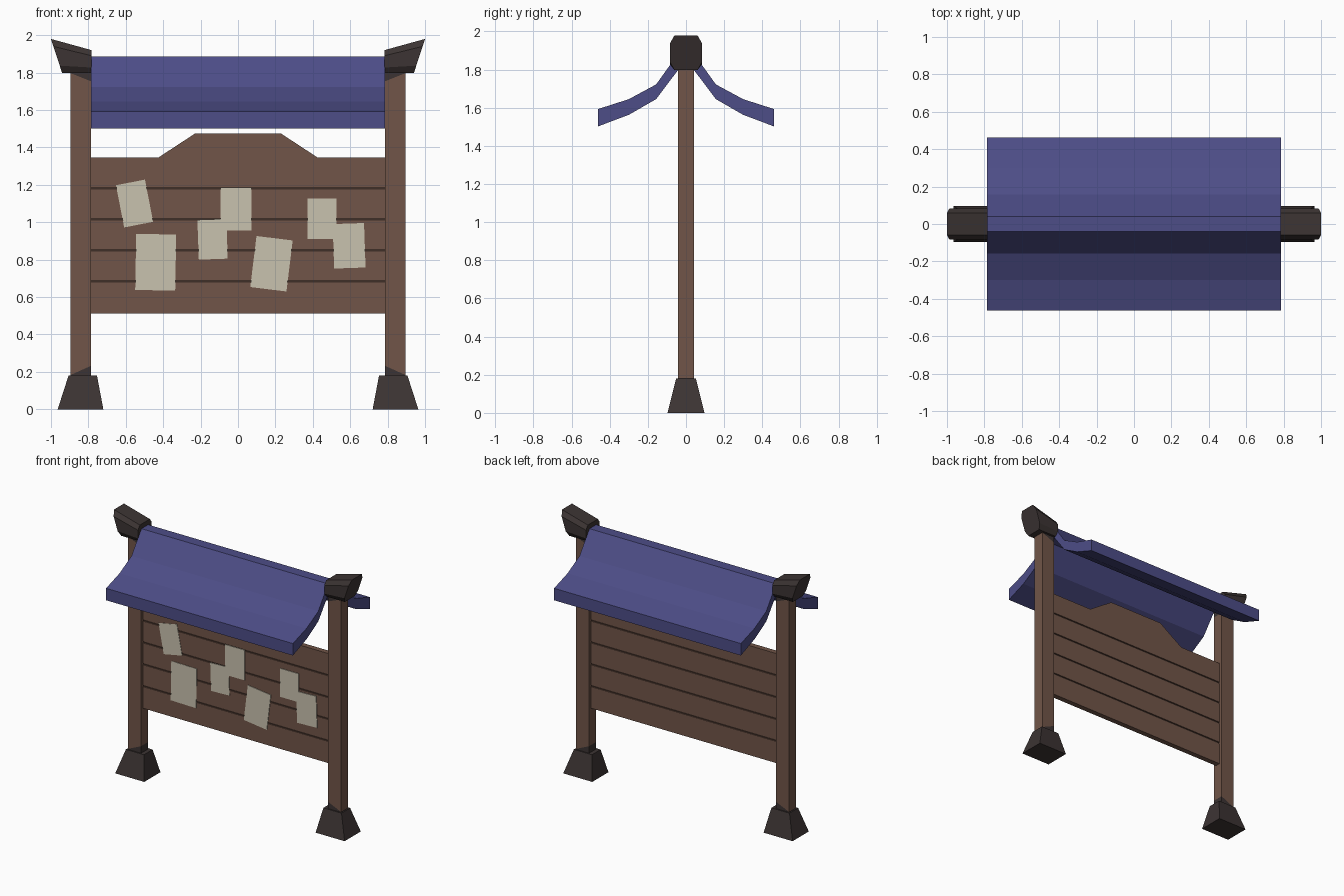
import bpy, bmesh, math
from mathutils import Vector, Matrix

if "Cube" in bpy.data.objects:
    bpy.data.objects.remove(bpy.data.objects["Cube"])


def material(name, rgb):
    """Flat colour from sRGB 0-255."""
    m = bpy.data.materials.new(name)
    lin = [((c / 255 + 0.055) / 1.055) ** 2.4 for c in rgb]
    m.diffuse_color = (*lin, 1)
    m.use_nodes = True
    m.node_tree.nodes["Principled BSDF"].inputs["Base Color"].default_value = m.diffuse_color
    return m


WOOD = material("brown wood", (113, 85, 72))
GROOVE = material("dark groove", (62, 46, 39))
IRON = material("charcoal iron", (60, 52, 51))
CLOTH = material("indigo roof", (77, 77, 135))
PAPER = material("old paper", (201, 194, 175))


def loft(name, rings, mat, mirror=False):
    """Closed solid through rings with equal point counts."""
    bm = bmesh.new()
    loops = [[bm.verts.new(p) for p in ring] for ring in rings]
    n = len(loops[0])
    for a, b in zip(loops, loops[1:]):
        for i in range(n):
            j = (i + 1) % n
            bm.faces.new((a[i], a[j], b[j], b[i]))
    bm.faces.new(loops[0][::-1])
    bm.faces.new(loops[-1])
    bmesh.ops.recalc_face_normals(bm, faces=bm.faces)
    me = bpy.data.meshes.new(name)
    bm.to_mesh(me)
    bm.free()
    me.materials.append(mat)
    ob = bpy.data.objects.new(name, me)
    bpy.context.collection.objects.link(ob)
    if mirror:
        mod = ob.modifiers.new("mirror", 'MIRROR')
        mod.mirror_object = centre
    return ob


def rect(cx, hx, hy, z):
    return [(cx + sx * hx, sy * hy, z) for sx, sy in ((-1, -1), (1, -1), (1, 1), (-1, 1))]


def slab(name, profile, y0, y1, mat):
    """Extrude an x-z profile along y."""
    return loft(name, [[(x, y, z) for x, z in profile] for y in (y0, y1)], mat)


# Mirror centre helper
centre = bpy.data.objects.new("mirror_centre", None)
bpy.context.collection.objects.link(centre)
centre.hide_render = True

# Posts, with slanted dark ends next to the feet and caps
post = loft("posts", [rect(-0.84, 0.055, 0.043, z) for z in (0.1, 1.84)], WOOD, True)
post.data.materials.append(IRON)
bm = bmesh.new()
bm.from_mesh(post.data)
cuts = [(Vector((-0.84, 0, 0.208)), Vector((-0.45, 0, 1))),
        (Vector((-0.84, 0, 1.775)), Vector((0.4, 0, 1)))]
for co, no in cuts:
    bmesh.ops.bisect_plane(bm, geom=bm.verts[:] + bm.edges[:] + bm.faces[:],
                           plane_co=co, plane_no=no)
for f in bm.faces:
    c = f.calc_center_median()
    below = (c - cuts[0][0]).dot(cuts[0][1]) < 0
    above = (c - cuts[1][0]).dot(cuts[1][1]) > 0
    f.material_index = int(below or above)
bm.to_mesh(post.data)
bm.free()

# Tapered feet
loft("feet", [rect(-0.842, 0.122, 0.097, 0), rect(-0.83, 0.076, 0.052, 0.18)], IRON, True)


# Flared caps: octagonal section, rising outwards
def cap_ring(outer):
    lo, hi, ch = 1.797, (1.98 if outer else 1.92), (0.04 if outer else 0.03)
    half = [(0.06, lo), (0.083, lo + ch), (0.083, hi - ch), (0.06, hi)]
    ring = half + [(-y, z) for y, z in reversed(half)]
    return [(-0.94 - (z - lo) / (hi - lo) * 0.06 if outer else -0.783, y, z) for y, z in ring]


loft("post_caps", [cap_ring(True), cap_ring(False)], IRON, True)

# Swept roof: sagging profile mirrored over the ridge
top = [(0.04, 1.885), (0.157, 1.722), (0.30, 1.645), (0.462, 1.593)]
under = [(0.462, 1.502), (0.30, 1.563), (0.157, 1.645), (0.04, 1.80)]
side = top + under
section = side + [(-y, z) for y, z in reversed(side)]
loft("roof", [[(x, y, z) for y, z in section] for x in (-0.785, 0.785)], CLOTH)

# Notice board planks with recessed grooves
W, T, GAP = 0.786, 0.02, 0.007
levels = [0.513, 0.684, 0.85, 1.016, 1.182]
for i, z in enumerate(levels):
    lo = z + (GAP if i else 0)
    if i < 4:
        hi = levels[i + 1] - GAP
        shape = [(-W, lo), (W, lo), (W, hi), (-W, hi)]
    else:  # crested top plank
        shape = [(-W, lo), (W, lo), (W, 1.345), (0.427, 1.345), (0.23, 1.474),
                 (-0.23, 1.474), (-0.427, 1.345), (-W, 1.345)]
    slab(f"plank_{i + 1}", shape, -T, T, WOOD)
slab("groove_backing", [(-W, 0.53), (W, 0.53), (W, 1.3), (-W, 1.3)], -0.013, 0.013, GROOVE)

# Pinned papers: x, z, width, height, tilt in degrees
papers = [(-0.553, 1.10, 0.158, 0.23, 11), (-0.44, 0.786, 0.214, 0.30, -1),
          (-0.136, 0.909, 0.155, 0.213, 2), (-0.011, 1.07, 0.165, 0.23, 0),
          (0.179, 0.778, 0.195, 0.275, -7), (0.449, 1.019, 0.155, 0.216, 0),
          (0.594, 0.874, 0.168, 0.238, 2)]
for i, (x, z, w, h, tilt) in enumerate(papers):
    rot = Matrix.Rotation(math.radians(tilt), 2)
    pts = [rot @ Vector((sx * w / 2, sz * h / 2)) + Vector((x, z))
           for sx, sz in ((-1, -1), (1, -1), (1, 1), (-1, 1))]
    slab(f"paper_{i + 1}", pts, -T - 0.003 - 0.0004 * i, -T + 0.001, PAPER)
